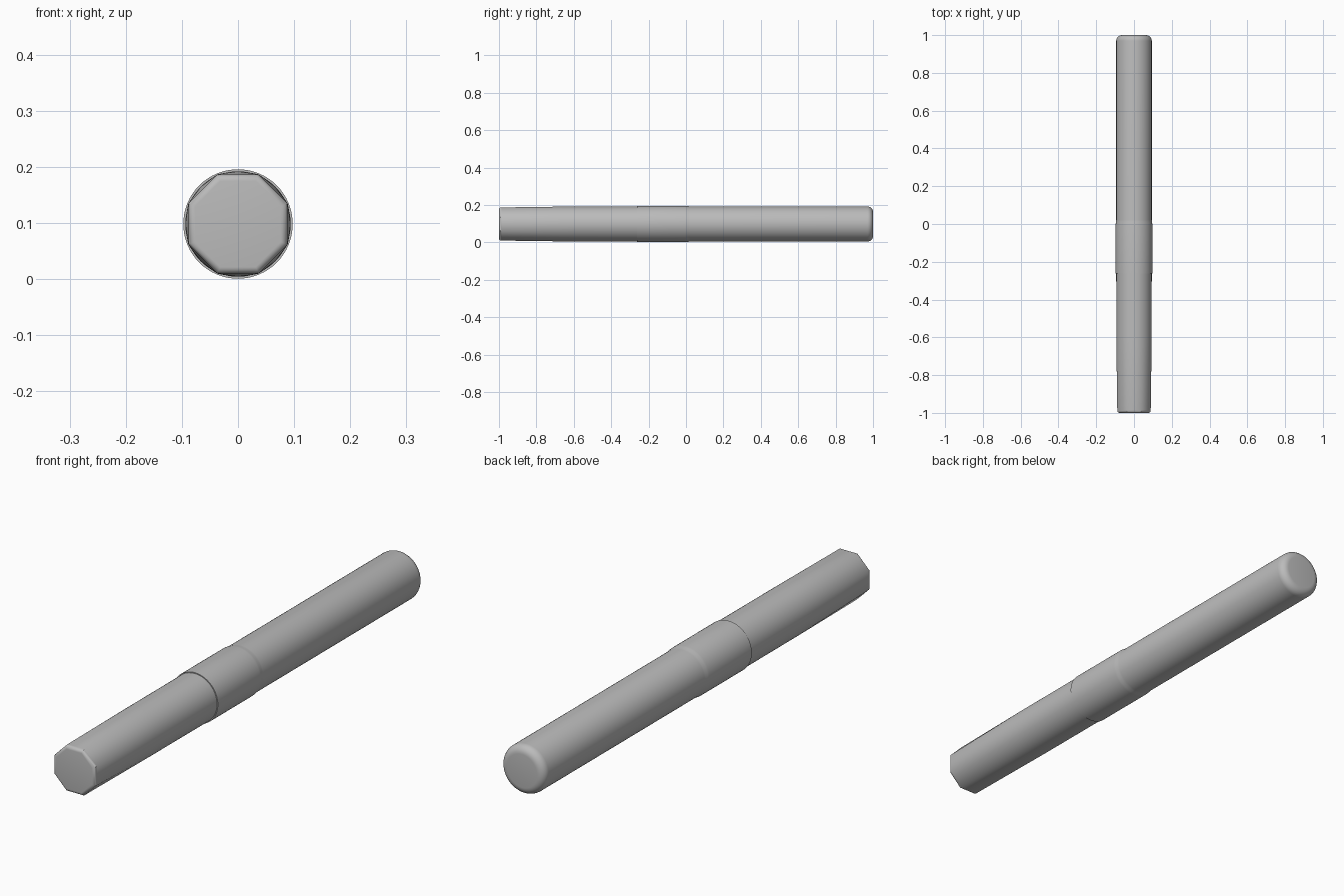
import bpy, bmesh, math

if "Cube" in bpy.data.objects:
    bpy.data.objects.remove(bpy.data.objects["Cube"])

N = 64          # sides of the round parts
ZC = 0.0985     # height of the pen axis
OCT = 0.0958    # corner radius of the octagonal cap tip

grey = bpy.data.materials.new("plain_grey")
grey.diffuse_color = (0.5, 0.5, 0.5, 1)
grey.use_nodes = True
grey.node_tree.nodes["Principled BSDF"].inputs["Base Color"].default_value = grey.diffuse_color


def ring(bm, r, y, n=N, start=0.0):
    return [bm.verts.new((r * math.cos(start + 2 * math.pi * i / n), y,
                          ZC + r * math.sin(start + 2 * math.pi * i / n)))
            for i in range(n)]


def bridge(bm, a, b):
    n = len(a)
    for i in range(n):
        bm.faces.new((a[i], a[(i + 1) % n], b[(i + 1) % n], b[i]))


def loft(bm, rings):
    for a, b in zip(rings, rings[1:]):
        bridge(bm, a, b)


def finish(bm, name):
    bmesh.ops.recalc_face_normals(bm, faces=bm.faces[:])
    me = bpy.data.meshes.new(name)
    bm.to_mesh(me)
    bm.free()
    ob = bpy.data.objects.new(name, me)
    me.materials.append(grey)
    bpy.context.collection.objects.link(ob)
    bpy.ops.object.select_all(action='DESELECT')
    ob.select_set(True)
    bpy.context.view_layer.objects.active = ob
    bpy.ops.object.shade_smooth_by_angle(angle=math.radians(30))
    return ob


def fillet(r, y_end, size, depth, direction, steps=6):
    """(radius, y) pairs rounding from the side wall to the end face."""
    out = []
    for k in range(steps + 1):
        t = math.pi / 2 * k / steps
        out.append((r - size * (1 - math.cos(t)),
                    y_end - direction * depth * (1 - math.sin(t))))
    return out


# barrel: raised collar, soft step down, long tube and rounded tail
bm = bmesh.new()
profile = [(0.0975, -0.262), (0.0975, -0.005), (0.0965, 0.004),
           (0.0947, 0.014), (0.094, 0.022)]
profile += fillet(0.094, 1.0, 0.03, 0.03, 1)
rings = [ring(bm, r, y) for r, y in profile]
loft(bm, rings)
bm.faces.new(rings[0])
bm.faces.new(rings[-1])
finish(bm, "barrel")

# cap: round at the collar, changing to an octagon at the tip
bm = bmesh.new()
back, mid = ring(bm, 0.094, -0.255), ring(bm, 0.0938, -0.6)
bridge(bm, back, mid)
bm.faces.new(back)
tip = [ring(bm, r, y, 8, math.pi / 8)
       for r, y in fillet(OCT, -1.0, 0.013, 0.013, -1)]
loft(bm, tip)
bm.faces.new(tip[-1])
q = N // 8
for k in range(8):
    corner = tip[0][k]
    for i in range(k * q, (k + 1) * q):      # cone fan around each corner
        bm.faces.new((corner, mid[i], mid[(i + 1) % N]))
    # flat triangular facet on each side
    bm.faces.new((tip[0][k - 1], corner, mid[k * q]))
finish(bm, "cap")
